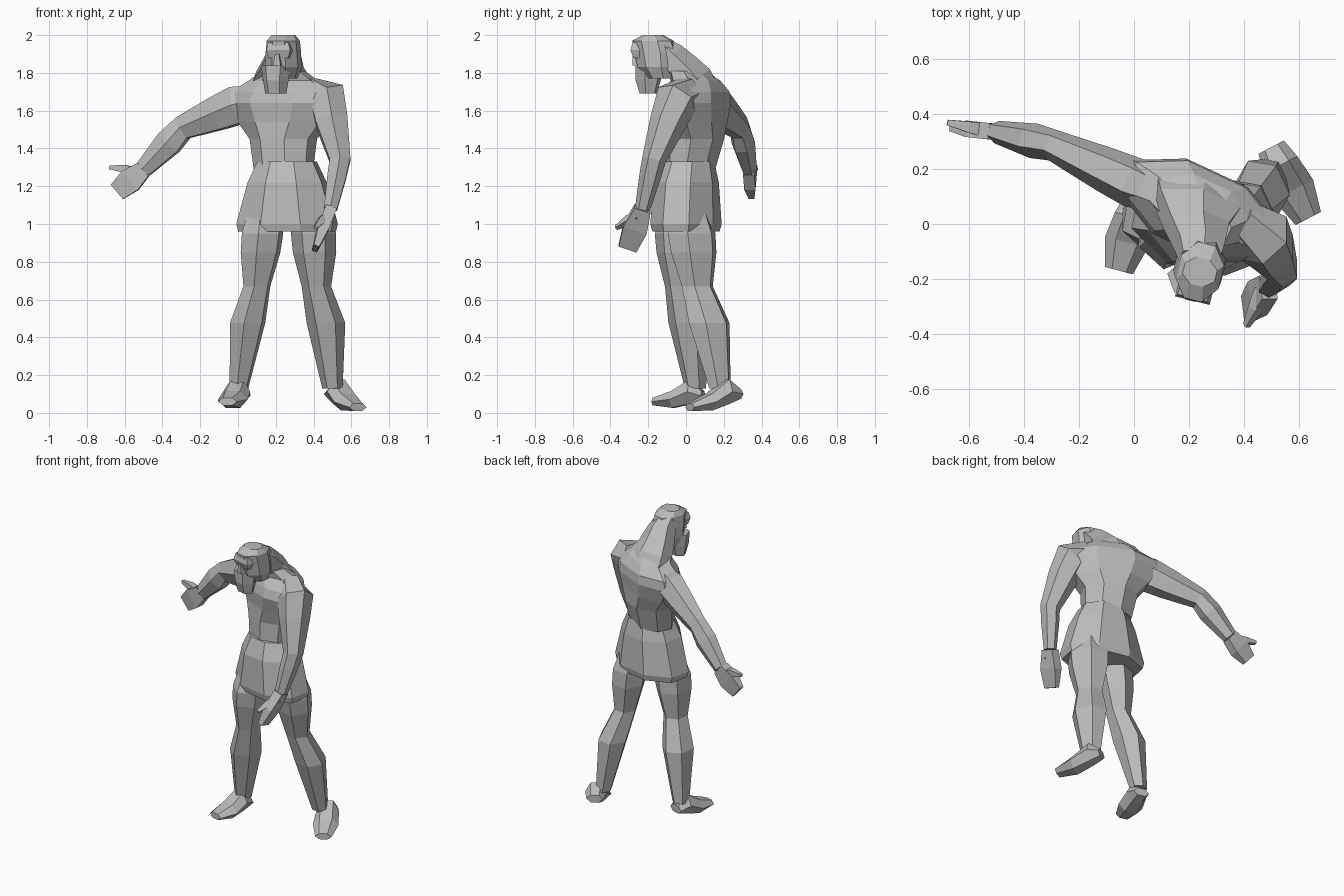
import bpy, bmesh, math
from mathutils import Vector

default_cube = bpy.data.objects.get("Cube")
if default_cube:
    bpy.data.objects.remove(default_cube)

grey = bpy.data.materials.new("stone_grey")
grey.use_nodes = True
grey_value = (0.5, 0.5, 0.5, 1)
grey.diffuse_color = grey_value
grey.node_tree.nodes["Principled BSDF"].inputs["Base Color"].default_value = grey_value

ACROSS = Vector((1, 0, 0))
BACK = Vector((0, 1, 0))
UP = Vector((0, 0, 1))


def turned(degrees):
    """Sideways direction of a part turned about the vertical."""
    angle = math.radians(degrees)
    return Vector((math.cos(angle), math.sin(angle), 0))


def loft(name, stations, width_direction, axis=None, sides=6, corner_shift=0.5):
    """Skin a closed faceted form over rings (centre, half width, half depth)."""
    bm = bmesh.new()
    centres = [Vector(station[0]) for station in stations]
    last = len(centres) - 1
    corner_scale = 1 / math.cos(math.pi / sides)
    rings = []
    for index, (_, half_width, half_depth) in enumerate(stations):
        along = axis or centres[min(index + 1, last)] - centres[max(index - 1, 0)]
        along = along.normalized()
        across = (width_direction - along * width_direction.dot(along)).normalized()
        through = along.cross(across)
        ring = []
        for corner in range(sides):
            angle = math.tau * (corner + corner_shift) / sides
            offset = (across * half_width * math.cos(angle)
                      + through * half_depth * math.sin(angle)) * corner_scale
            ring.append(bm.verts.new(centres[index] + offset))
        rings.append(ring)
    for lower, upper in zip(rings, rings[1:]):
        for corner in range(sides):
            following = (corner + 1) % sides
            bm.faces.new((lower[corner], lower[following], upper[following], upper[corner]))
    bm.faces.new(rings[0])
    bm.faces.new(rings[-1])
    bmesh.ops.recalc_face_normals(bm, faces=bm.faces)
    mesh = bpy.data.meshes.new(name)
    bm.to_mesh(mesh)
    bm.free()
    mesh.materials.append(grey)
    bpy.context.collection.objects.link(bpy.data.objects.new(name, mesh))


def column(name, x, levels, width_direction, sides=8, corner_shift=0.5):
    """Upright form from levels (y, z, half width, half depth)."""
    stations = [((x, y, z), width, depth) for y, z, width, depth in levels]
    loft(name, stations, width_direction, UP, sides, corner_shift)


def limb(name, root, joints, radii, bulges, bulge_offset, width_direction, flatness, axis=None):
    """Limb from a root inside the body through three joints, with a muscle in each half."""
    joints = [Vector(joint) for joint in joints]
    root_radius = radii[0] * 0.75
    stations = [(root, root_radius, root_radius * flatness),
                (joints[0], radii[0], radii[0] * flatness)]
    for part, bulge in enumerate(bulges):
        muscle = joints[part].lerp(joints[part + 1], 0.36) + bulge_offset * part
        radius = bulge * (radii[part] + radii[part + 1]) / 2
        stations.append((muscle, radius, radius * flatness))
        end_radius = radii[part + 1]
        stations.append((joints[part + 1], end_radius, end_radius * flatness))
    loft(name, stations, width_direction, axis)


def hand(side, wrist, fingertips, thumb_tip, width_direction):
    """Mitten hand: a flat palm that widens at the knuckles, and a thumb."""
    wrist, fingertips, thumb_tip = Vector(wrist), Vector(fingertips), Vector(thumb_tip)
    knuckles = wrist.lerp(fingertips, 0.5)
    loft(side + "_hand", [(wrist, 0.045, 0.03), (knuckles, 0.065, 0.03),
                          (fingertips, 0.05, 0.015)], width_direction, sides=4)
    thumb_root = wrist.lerp(knuckles, 0.4)
    thumb_joint = thumb_root.lerp(thumb_tip, 0.5) + UP * 0.01
    loft(side + "_thumb", [(thumb_root, 0.03, 0.025), (thumb_joint, 0.02, 0.02),
                           (thumb_tip, 0.01, 0.01)], width_direction, sides=4)


def foot(side, heel, toe):
    """Wedge foot, high at the instep and thin at the toes."""
    heel, toe = Vector(heel), Vector(toe)
    forward = (toe - heel) * Vector((1, 1, 0))
    instep = heel.lerp(toe, 0.25) + UP * 0.03
    ball = heel.lerp(toe, 0.6)
    loft(side + "_foot", [(heel, 0.045, 0.025), (instep, 0.06, 0.065),
                          (ball, 0.07, 0.045), (toe, 0.045, 0.02)],
         UP.cross(forward), forward.normalized(), corner_shift=0)


# Tunic and torso, twisted towards the reaching arm
column("tunic_skirt", 0.26, [(0, 0.96, 0.25, 0.16), (0, 1, 0.26, 0.17),
                             (0, 1.22, 0.2, 0.16), (0.01, 1.33, 0.15, 0.13)], turned(-12))
column("torso", 0.24, [(0.02, 1.29, 0.15, 0.12), (0.045, 1.45, 0.17, 0.14),
                       (0.05, 1.54, 0.24, 0.14), (0.05, 1.64, 0.3, 0.15),
                       (0.055, 1.7, 0.28, 0.14), (0.05, 1.76, 0.18, 0.11),
                       (0, 1.81, 0.11, 0.09)], turned(-25))

# Neck with hair falling on the back
loft("neck_and_hair", [((0.24, 0.11, 1.68), 0.18, 0.07), ((0.23, 0.06, 1.76), 0.15, 0.08),
                       ((0.23, -0.01, 1.82), 0.11, 0.08), ((0.24, -0.08, 1.89), 0.085, 0.07),
                       ((0.24, -0.13, 1.94), 0.07, 0.05)], turned(-20))

# Head, beard, brow and nose
facing = turned(-14)
column("head", 0.24, [(-0.13, 1.77, 0.07, 0.07), (-0.15, 1.83, 0.09, 0.1),
                      (-0.16, 1.91, 0.085, 0.11), (-0.175, 1.97, 0.08, 0.105),
                      (-0.175, 2, 0.06, 0.05)], facing)
column("beard", 0.2, [(-0.2, 1.69, 0.05, 0.04), (-0.2, 1.76, 0.06, 0.06),
                      (-0.2, 1.84, 0.07, 0.06)], facing, 6, 0)
column("brow", 0.22, [(-0.24, 1.88, 0.055, 0.025), (-0.25, 1.92, 0.065, 0.03),
                      (-0.24, 1.96, 0.055, 0.03)], facing, 4)
column("nose", 0.21, [(-0.26, 1.84, 0.02, 0.02), (-0.265, 1.9, 0.01, 0.015)], facing, 4)

# Arms: the right reaches out and back, the left hangs forward
right_wrist = (-0.5, 0.335, 1.29)
limb("right_arm", (0.12, 0.1, 1.66), [(0, 0.15, 1.63), (-0.29, 0.285, 1.51), right_wrist],
     (0.1, 0.062, 0.045), (1.1, 1.3), Vector(), UP, 0.8)
hand("right", right_wrist, (-0.64, 0.35, 1.17), (-0.68, 0.37, 1.3), UP)
left_wrist = (0.49, -0.23, 1.08)
limb("left_arm", (0.38, 0.01, 1.7), [(0.47, -0.05, 1.66), (0.54, -0.17, 1.34), left_wrist],
     (0.1, 0.055, 0.035), (1.1, 1.1), Vector(), ACROSS, 1)
hand("left", left_wrist, (0.41, -0.31, 0.87), (0.41, -0.37, 0.98), BACK)

# Legs, with calves swelling back and outwards
leg_radii = (0.1, 0.065, 0.045)
leg_bulges = (1.16, 1.55)
limb("right_leg", (0.14, -0.01, 1.1), [(0.13, -0.04, 0.95), (0.1, -0.03, 0.67), (0.005, 0.05, 0.13)],
     leg_radii, leg_bulges, (BACK - ACROSS) * 0.015, turned(-10), 1.1, UP)
limb("left_leg", (0.38, 0.01, 1.1), [(0.4, 0.03, 0.95), (0.415, 0.06, 0.67), (0.5, 0.18, 0.13)],
     leg_radii, leg_bulges, (BACK + ACROSS) * 0.02, turned(25), 1.2, UP)

# Feet
foot("right", (0.015, 0.09, 0.09), (-0.055, -0.17, 0.06))
foot("left", (0.5, 0.28, 0.1), (0.635, 0.02, 0.03))
